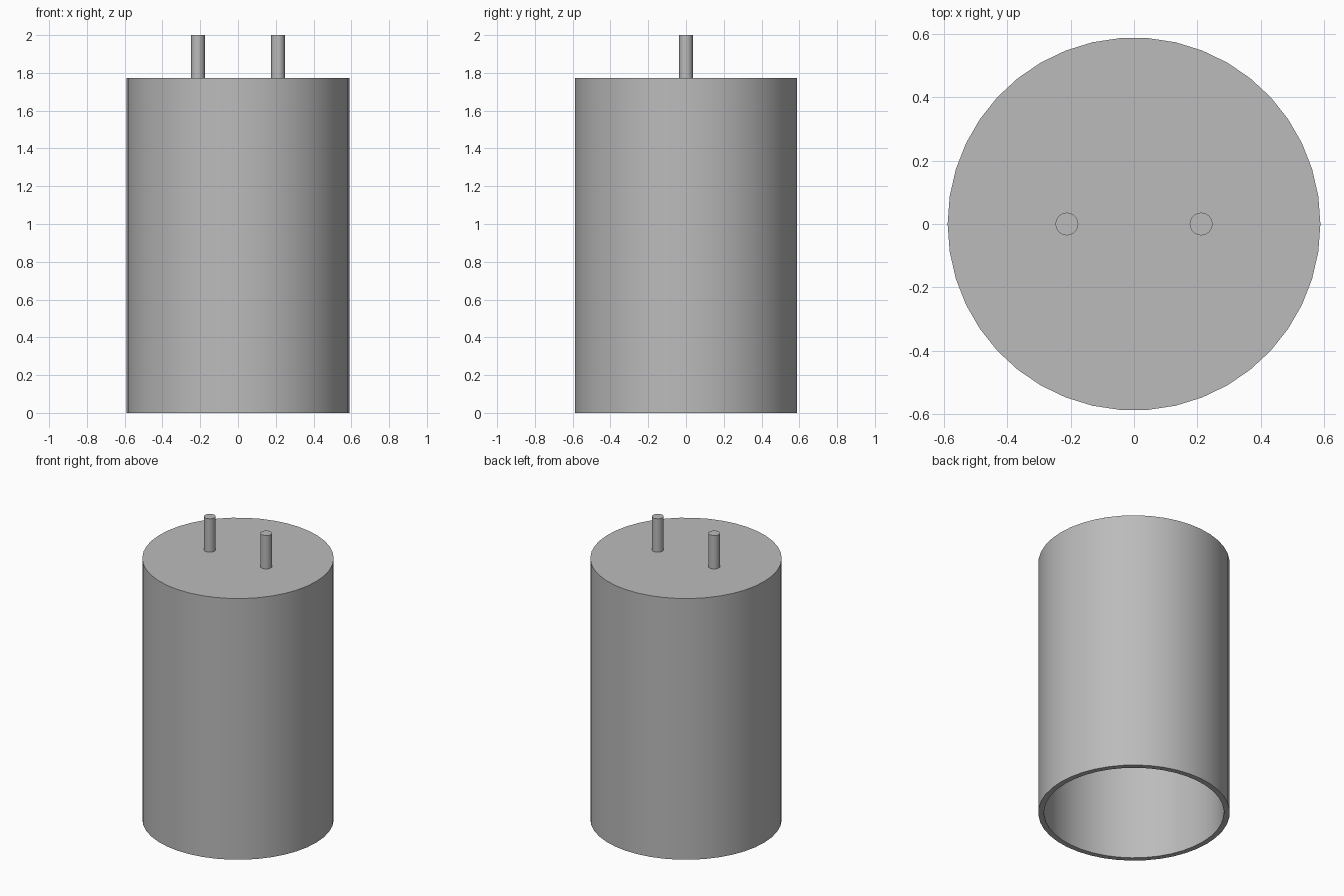
import bpy, bmesh, math

if "Cube" in bpy.data.objects:
    bpy.data.objects.remove(bpy.data.objects["Cube"])

RADIUS, WALL, BODY_TOP, TOP = 0.589, 0.035, 1.773, 2.0
PIN_RADIUS, PIN_X = 0.036, 0.212

grey = bpy.data.materials.new("plain grey")
grey.use_nodes = True
color = (0.5, 0.5, 0.5, 1)
grey.diffuse_color = color
grey.node_tree.nodes["Principled BSDF"].inputs["Base Color"].default_value = color


def lathe(name, profile, sides, x=0):
    """Revolve (radius, z) points around z; a zero radius closes the end."""
    bm = bmesh.new()
    verts = [bm.verts.new((r, 0, z)) for r, z in profile]
    edges = [bm.edges.new(pair) for pair in zip(verts, verts[1:])]
    bmesh.ops.spin(bm, geom=verts + edges, angle=2 * math.pi, steps=sides,
                   axis=(0, 0, 1), cent=(0, 0, 0))
    bmesh.ops.remove_doubles(bm, verts=bm.verts, dist=1e-4)
    bmesh.ops.recalc_face_normals(bm, faces=bm.faces)
    mesh = bpy.data.meshes.new(name)
    bm.to_mesh(mesh)
    bm.free()
    mesh.materials.append(grey)
    obj = bpy.data.objects.new(name, mesh)
    obj.location.x = x
    bpy.context.collection.objects.link(obj)
    bpy.ops.object.select_all(action='DESELECT')
    obj.select_set(True)
    bpy.context.view_layer.objects.active = obj
    bpy.ops.object.shade_smooth_by_angle(angle=math.radians(30))


# Hollow can, closed at the top and open underneath
inner = RADIUS - WALL
lathe("can_body", [(0, BODY_TOP), (RADIUS, BODY_TOP), (RADIUS, 0),
                   (inner, 0), (inner, BODY_TOP - WALL), (0, BODY_TOP - WALL)], 42)

# Two terminal pins standing on the lid
for side, x in (("left", PIN_X), ("right", -PIN_X)):
    lathe(side + "_pin", [(0, TOP), (PIN_RADIUS, TOP), (PIN_RADIUS, BODY_TOP),
                          (0, BODY_TOP)], 24, x)
